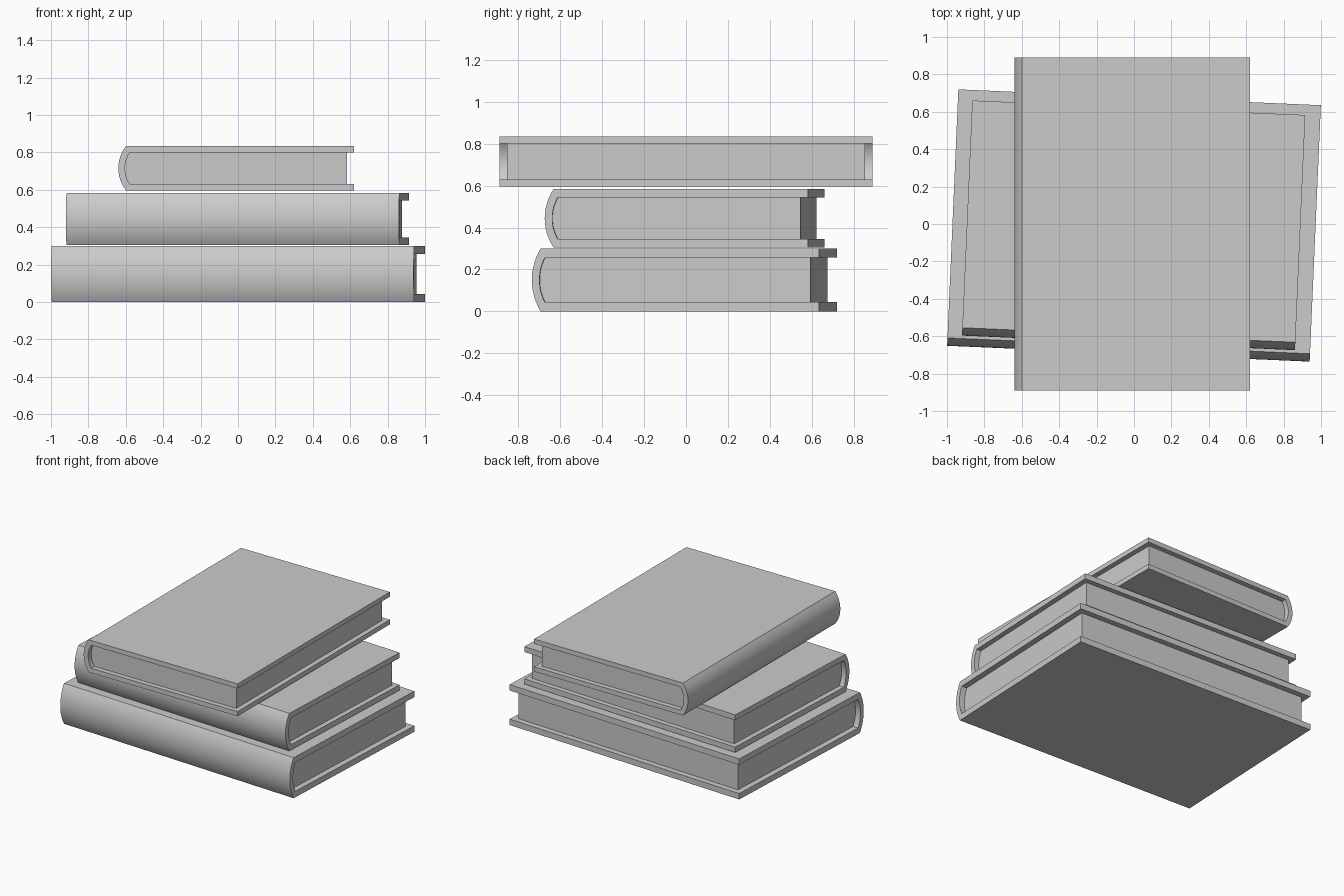
import bpy, bmesh, math
from mathutils import Matrix

if "Cube" in bpy.data.objects:
    bpy.data.objects.remove(bpy.data.objects["Cube"])


def spine_arc(x_edge, x_mid, half, zc, n=12):
    """Circular arc from top to bottom, bulging towards -x."""
    sag = x_edge - x_mid
    r = (half * half + sag * sag) / (2 * sag)
    a = math.asin(half / r)
    pts = []
    for i in range(n + 1):
        t = a - 2 * a * i / n
        pts.append((x_mid + r - r * math.cos(t), zc + r * math.sin(t)))
    return pts


def extrude(name, profile, length, matrix):
    """Extrude an x-z profile along y, centred on y = 0."""
    bm = bmesh.new()
    face = bm.faces.new([bm.verts.new((x, -length / 2, z)) for x, z in profile])
    geom = bmesh.ops.extrude_face_region(bm, geom=[face])["geom"]
    moved = [g for g in geom if isinstance(g, bmesh.types.BMVert)]
    bmesh.ops.translate(bm, verts=moved, vec=(0, length, 0))
    bmesh.ops.recalc_face_normals(bm, faces=bm.faces)
    mesh = bpy.data.meshes.new(name)
    bm.to_mesh(mesh)
    bm.free()
    obj = bpy.data.objects.new(name, mesh)
    bpy.context.collection.objects.link(obj)
    obj.matrix_world = matrix
    bpy.ops.object.select_all(action='DESELECT')
    obj.select_set(True)
    bpy.context.view_layer.objects.active = obj
    bpy.ops.object.shade_smooth_by_angle(angle=math.radians(30))


def book(name, depth, length, z0, z1, cover, inset, centre, angle):
    """Book lying flat, spine towards local -x."""
    h = z1 - z0
    zc, d = h / 2, depth / 2
    m = Matrix.Translation((*centre, z0)) @ Matrix.Rotation(math.radians(angle), 4, 'Z')

    # wrap-around cover: two boards joined by a rounded spine
    outer = spine_arc(-d + 0.042, -d, h / 2, zc)
    inner = spine_arc(-d + 0.062, -d + 0.036, h / 2 - cover, zc)
    profile = ([(d, h)] + outer + [(d, 0), (d, cover)]
               + inner[::-1] + [(d, h - cover)])
    extrude(name + "_cover", profile, length, m)

    # page block, recessed on three sides and just touching the cover
    pages = spine_arc(-d + 0.061, -d + 0.035, h / 2 - cover + 0.001, zc)
    pages += [(d - inset, cover - 0.001), (d - inset, h - cover + 0.001)]
    extrude(name + "_pages", pages, length - 2 * inset, m)


book("bottom_book", 1.372, 1.94, 0.0, 0.30, 0.044, 0.042, (0, -0.008), 87.5)
book("middle_book", 1.258, 1.782, 0.305, 0.583, 0.040, 0.037, (-0.002, -0.007), 87.5)
book("top_book", 1.26, 1.78, 0.595, 0.835, 0.035, 0.037, (-0.01, 0), 0)
